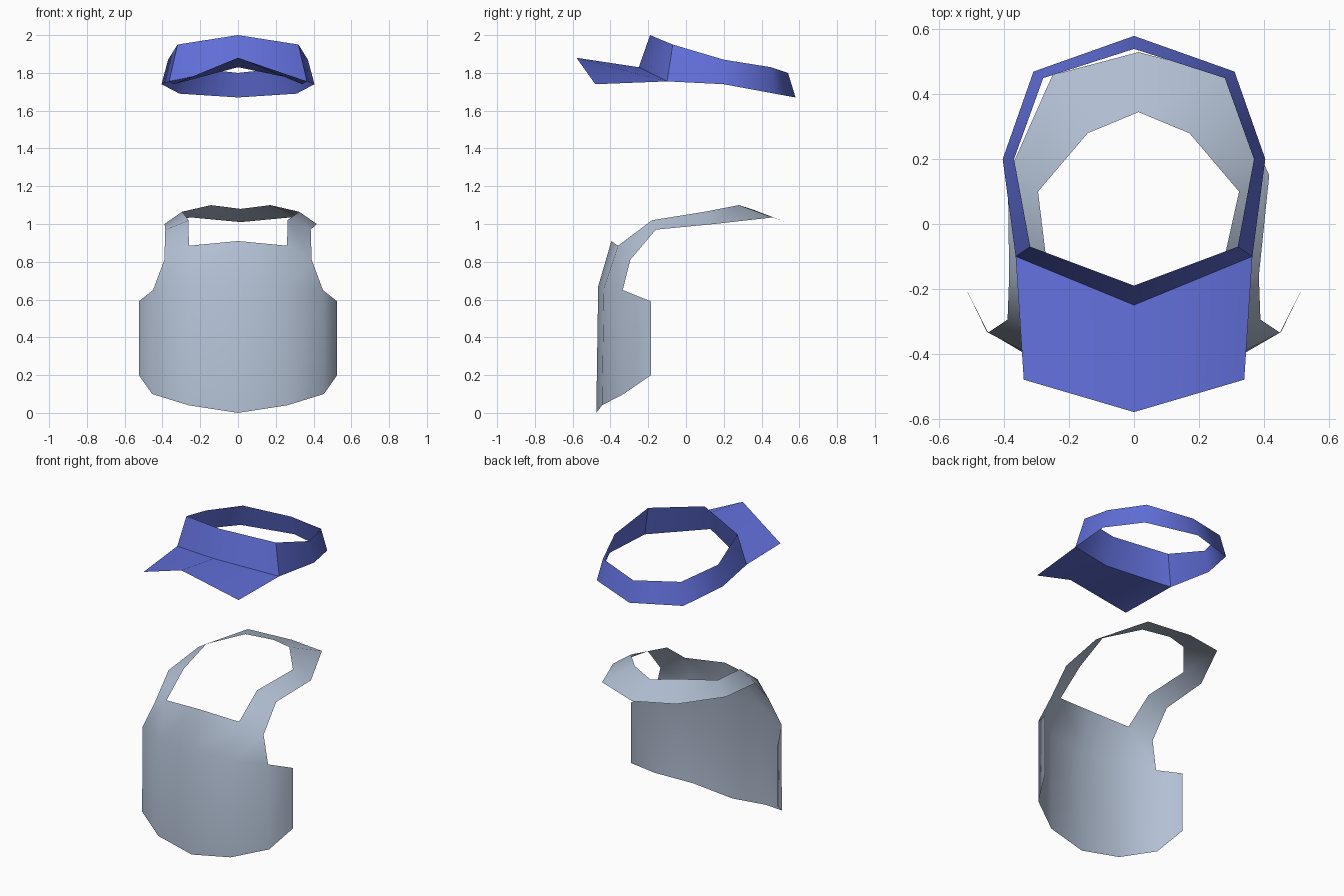
import bpy
import bmesh
import math

cube = bpy.data.objects.get("Cube")
if cube:
    bpy.data.objects.remove(cube, do_unlink=True)


def material(name, colour):
    mat = bpy.data.materials.new(name)
    mat.use_nodes = True
    mat.diffuse_color = colour
    bsdf = mat.node_tree.nodes["Principled BSDF"]
    bsdf.inputs["Base Color"].default_value = colour
    bsdf.inputs["Roughness"].default_value = 0.8
    return mat


def loft(bm, low, high):
    """Quads between two right-half rails, repeated on the mirrored side."""
    for side in (1, -1):
        a = [bm.verts.new((side * x, y, z)) for x, y, z in low]
        b = [bm.verts.new((side * x, y, z)) for x, y, z in high]
        for i in range(min(len(a), len(b)) - 1):
            quad = [a[i], a[i + 1], b[i + 1], b[i]]
            bm.faces.new(quad if side == 1 else quad[::-1])


def cloth(name, strips, mat, back_shift=0.0):
    """Weld lofted strips into one thin cloth surface."""
    bm = bmesh.new()
    for low, high in strips:
        loft(bm, low, high)
    bmesh.ops.remove_doubles(bm, verts=bm.verts, dist=0.0005)
    loose = [v for v in bm.verts if not v.link_faces]
    bmesh.ops.delete(bm, geom=loose, context='VERTS')
    for v in bm.verts:
        if v.co.y > 0:
            v.co.x += back_shift
    mesh = bpy.data.meshes.new(name)
    bm.to_mesh(mesh)
    bm.free()
    mesh.materials.append(mat)
    obj = bpy.data.objects.new(name, mesh)
    bpy.context.collection.objects.link(obj)
    bpy.ops.object.select_all(action='DESELECT')
    obj.select_set(True)
    bpy.context.view_layer.objects.active = obj
    bpy.ops.object.shade_smooth_by_angle(angle=math.radians(50))
    return obj


blue = material("cap blue", (0.12, 0.16, 0.70, 1))
grey = material("apron grey", (0.45, 0.53, 0.66, 1))

# Open-topped cap: head band rails run from front centre to back centre
band_low = [(0, -0.25, 1.83), (0.365, -0.10, 1.755), (0.405, 0.20, 1.74),
            (0.31, 0.47, 1.69), (0, 0.58, 1.67)]
band_high = [(0, -0.19, 2.0), (0.32, -0.07, 1.95), (0.37, 0.20, 1.87),
             (0.28, 0.45, 1.83), (0, 0.54, 1.80)]
# Peaked brim, joined to the lower front of the band
brim_edge = [(0, -0.58, 1.88), (0.34, -0.48, 1.74)]
cloth("sun_cap", [(band_low, band_high), (brim_edge, band_low[:2])], blue)

# Apron body: hem, waist and bib rows from the centre outwards
hem = [(0, -0.475, 0.0), (0.26, -0.445, 0.04), (0.455, -0.33, 0.10),
       (0.525, -0.185, 0.20)]
waist = [(0, -0.465, 0.67), (0.26, -0.435, 0.66), (0.45, -0.335, 0.65),
         (0.525, -0.185, 0.59)]
bib = [(0, -0.395, 0.91), (0.26, -0.36, 0.885), (0.39, -0.295, 0.81)]
# Neck strap: outer and inner edges from the bib to the back of the neck
strap_outer = [bib[2], (0.385, -0.16, 0.97), (0.403, 0.15, 1.0),
               (0.265, 0.46, 1.035), (0, 0.53, 1.01)]
strap_inner = [bib[1], (0.262, -0.18, 1.02), (0.31, 0.10, 1.065),
               (0.157, 0.28, 1.10), (0, 0.345, 1.08)]
cloth("apron", [(hem, waist), (waist, bib), (strap_outer, strap_inner)],
      grey, back_shift=0.014)
